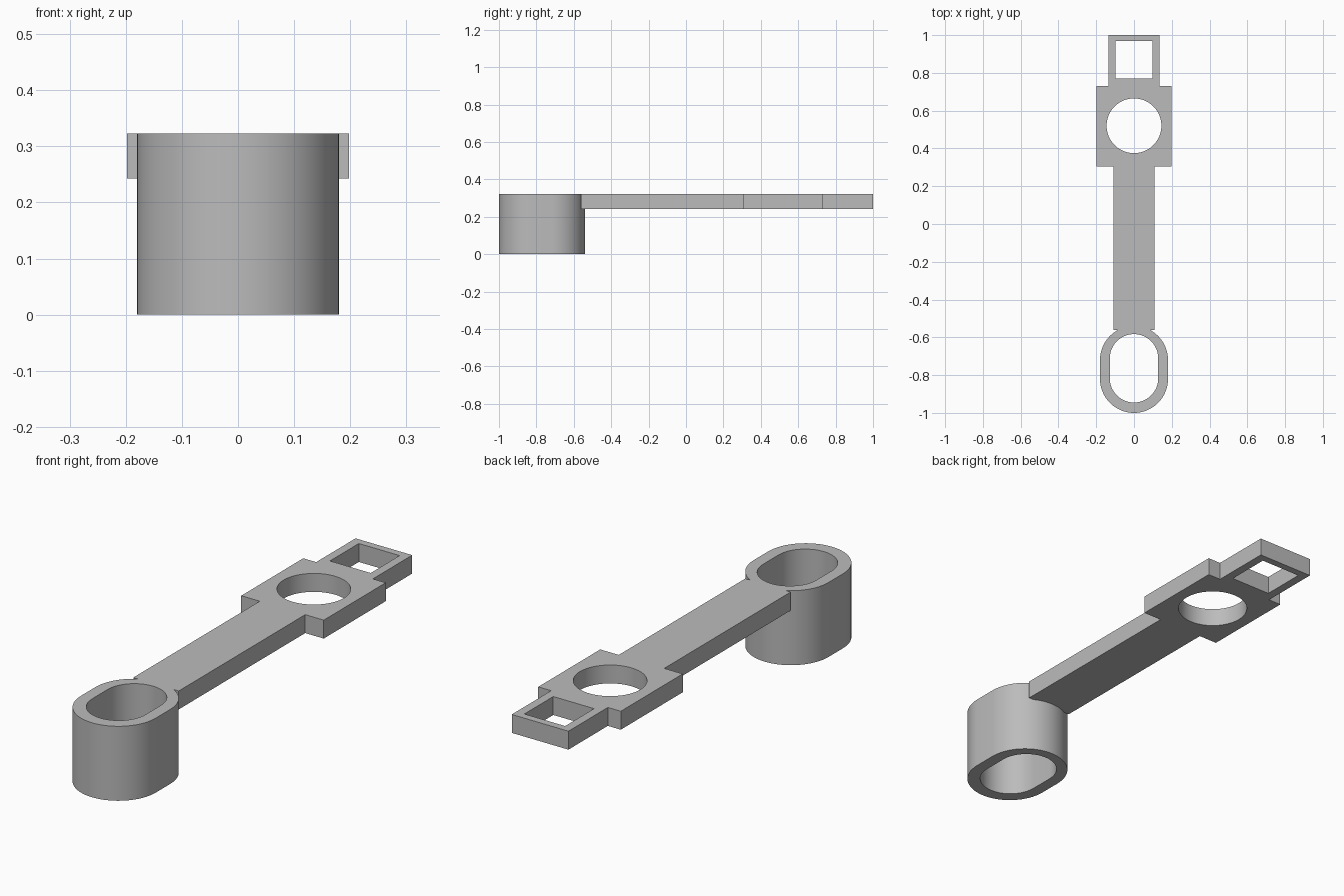
import bpy, math

if "Cube" in bpy.data.objects:
    bpy.data.objects.remove(bpy.data.objects["Cube"])

grey = bpy.data.materials.new("grey")
grey.diffuse_color = (0.5, 0.5, 0.5, 1)
grey.use_nodes = True
grey.node_tree.nodes["Principled BSDF"].inputs["Base Color"].default_value = grey.diffuse_color


def rect(x, y0, y1):
    return [(-x, y0), (x, y0), (x, y1), (-x, y1)]


def slot(r, half, cy, n=32):
    """Circle of radius r, stretched along y by a straight of 2 * half."""
    pts = []
    for side in (0, 1):
        for i in range(n + 1 if half else n):
            a = math.pi * (side + i / n)
            pts.append((r * math.cos(a),
                        cy + (half if side == 0 else -half) + r * math.sin(a)))
    return pts


def plate(name, loops, z0, z1):
    """Extrude an outline (first loop) with holes (other loops)."""
    curve = bpy.data.curves.new(name, 'CURVE')
    curve.dimensions = '2D'
    curve.fill_mode = 'BOTH'
    curve.extrude = (z1 - z0) / 2
    for pts in loops:
        spline = curve.splines.new('POLY')
        spline.points.add(len(pts) - 1)
        for p, (x, y) in zip(spline.points, pts):
            p.co = (x, y, 0, 1)
        spline.use_cyclic_u = True
    ob = bpy.data.objects.new(name, curve)
    ob.location.z = (z0 + z1) / 2
    bpy.context.collection.objects.link(ob)
    bpy.ops.object.select_all(action='DESELECT')
    ob.select_set(True)
    bpy.context.view_layer.objects.active = ob
    bpy.ops.object.convert(target='MESH')
    ob = bpy.context.object
    # Weld caps to walls so the surface is closed
    bpy.ops.object.mode_set(mode='EDIT')
    bpy.ops.mesh.select_all(action='SELECT')
    bpy.ops.mesh.remove_doubles(threshold=0.0001)
    bpy.ops.mesh.normals_make_consistent(inside=False)
    bpy.ops.object.mode_set(mode='OBJECT')
    ob.data.materials.clear()
    ob.data.materials.append(grey)
    bpy.ops.object.shade_smooth_by_angle(angle=math.radians(30))
    return ob


TOP, UNDER = 0.323, 0.243

# Tall oblong socket at the front
plate("socket", [slot(0.18, 0.05, -0.77), slot(0.128, 0.053, -0.764)], 0, TOP)

# Arm, wide plate and end frame share one stepped outline
right = [(0.109, -0.562), (0.109, 0.305), (0.198, 0.305),
         (0.198, 0.73), (0.136, 0.73), (0.136, 1.0)]
outline = right + [(-x, y) for x, y in reversed(right)]
plate("arm", [outline, slot(0.145, 0, 0.52), rect(0.098, 0.77, 0.968)],
      UNDER, TOP)
